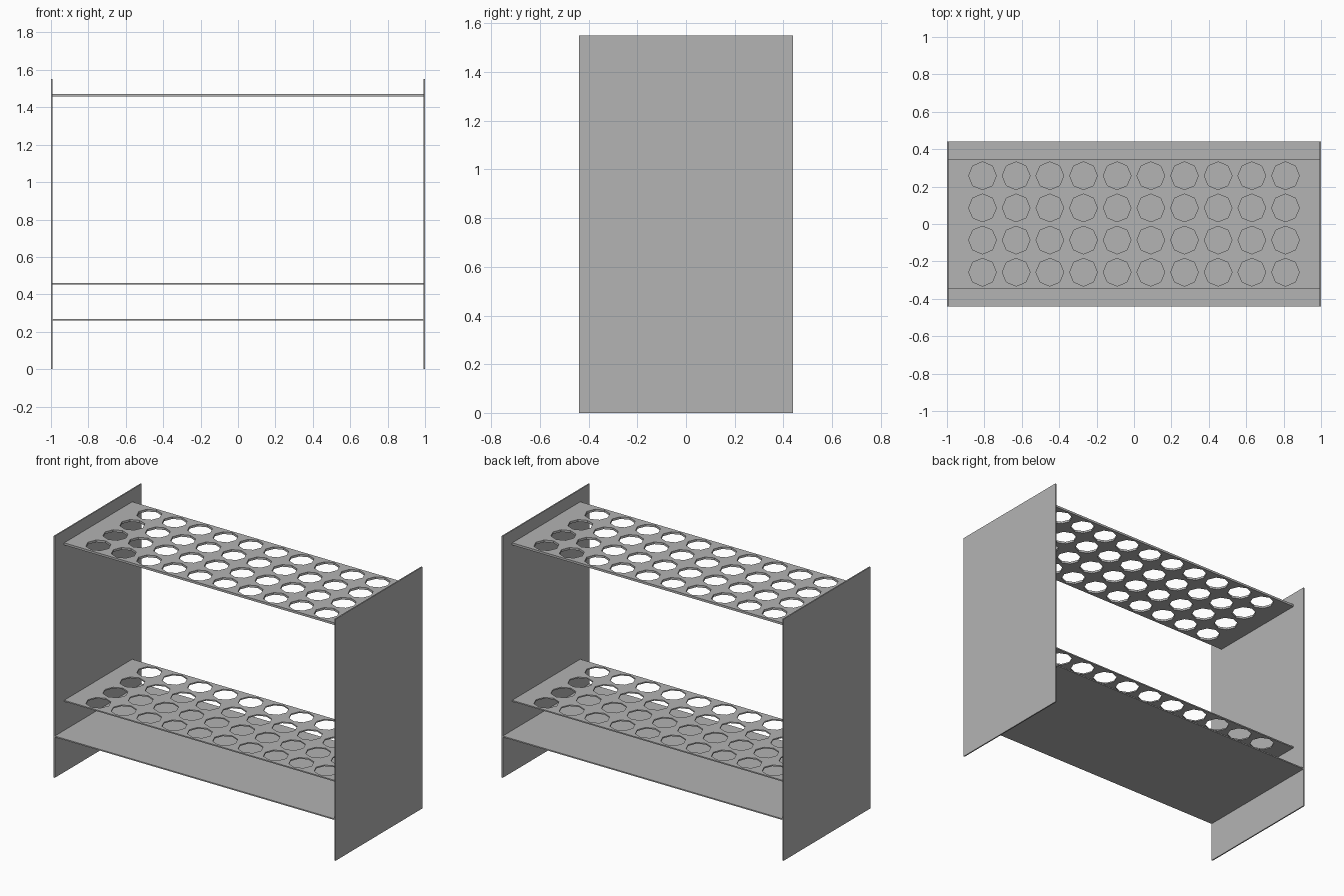
import bpy
from math import cos, sin, tau

if "Cube" in bpy.data.objects:
    bpy.data.objects.remove(bpy.data.objects["Cube"])

HALF_X, HALF_Y, HEIGHT = 1.0, 0.44, 1.55
T = 0.008

grey = bpy.data.materials.new("dark_grey")
grey.diffuse_color = (0.454, 0.454, 0.454, 1)
grey.use_nodes = True
grey.node_tree.nodes["Principled BSDF"].inputs["Base Color"].default_value = grey.diffuse_color


def box(name, centre, size):
    bpy.ops.mesh.primitive_cube_add(size=1, location=centre)
    ob = bpy.context.object
    ob.name = name
    ob.scale = size
    bpy.ops.object.transform_apply(location=False, rotation=False, scale=True)
    ob.data.materials.append(grey)
    return ob


def add_loop(curve, pts):
    sp = curve.splines.new('POLY')
    sp.points.add(len(pts) - 1)
    for p, (x, y) in zip(sp.points, pts):
        p.co = (x, y, 0, 1)
    sp.use_cyclic_u = True


def perforated_shelf(name, z, thickness):
    # outline plus a grid of octagonal holes, filled and extruded
    cu = bpy.data.curves.new(name, 'CURVE')
    cu.dimensions = '2D'
    cu.fill_mode = 'BOTH'
    cu.extrude = thickness / 2
    x, y = HALF_X - T, 0.345
    add_loop(cu, [(-x, -y), (x, -y), (x, y), (-x, y)])
    for i in range(10):
        for j in range(4):
            cx, cy = (i - 4.5) * 0.18, (j - 1.5) * 0.172
            add_loop(cu, [(cx + 0.074 * cos(tau * k / 8),
                           cy + 0.074 * sin(tau * k / 8)) for k in range(8)])
    ob = bpy.data.objects.new(name, cu)
    ob.location.z = z
    bpy.context.collection.objects.link(ob)
    bpy.ops.object.select_all(action='DESELECT')
    ob.select_set(True)
    bpy.context.view_layer.objects.active = ob
    bpy.ops.object.convert(target='MESH')
    # weld the caps to the rims, keep flat faces
    ob = bpy.context.object
    bpy.ops.object.mode_set(mode='EDIT')
    bpy.ops.mesh.select_all(action='SELECT')
    bpy.ops.mesh.remove_doubles(threshold=0.0005)
    bpy.ops.mesh.normals_make_consistent(inside=False)
    bpy.ops.object.mode_set(mode='OBJECT')
    bpy.ops.object.shade_flat()
    ob.data.materials.clear()
    ob.data.materials.append(grey)


# end panels
for side, s in (("left", -1), ("right", 1)):
    box(side + "_panel", (s * (HALF_X - T / 2), 0, HEIGHT / 2),
        (T, HALF_Y * 2, HEIGHT))

# solid base shelf
box("base_shelf", (0, 0, 0.264), (2 * (HALF_X - T), HALF_Y * 2, T))

# perforated holder shelves
perforated_shelf("middle_shelf", 0.457, T)
perforated_shelf("top_shelf", 1.464, 0.014)
